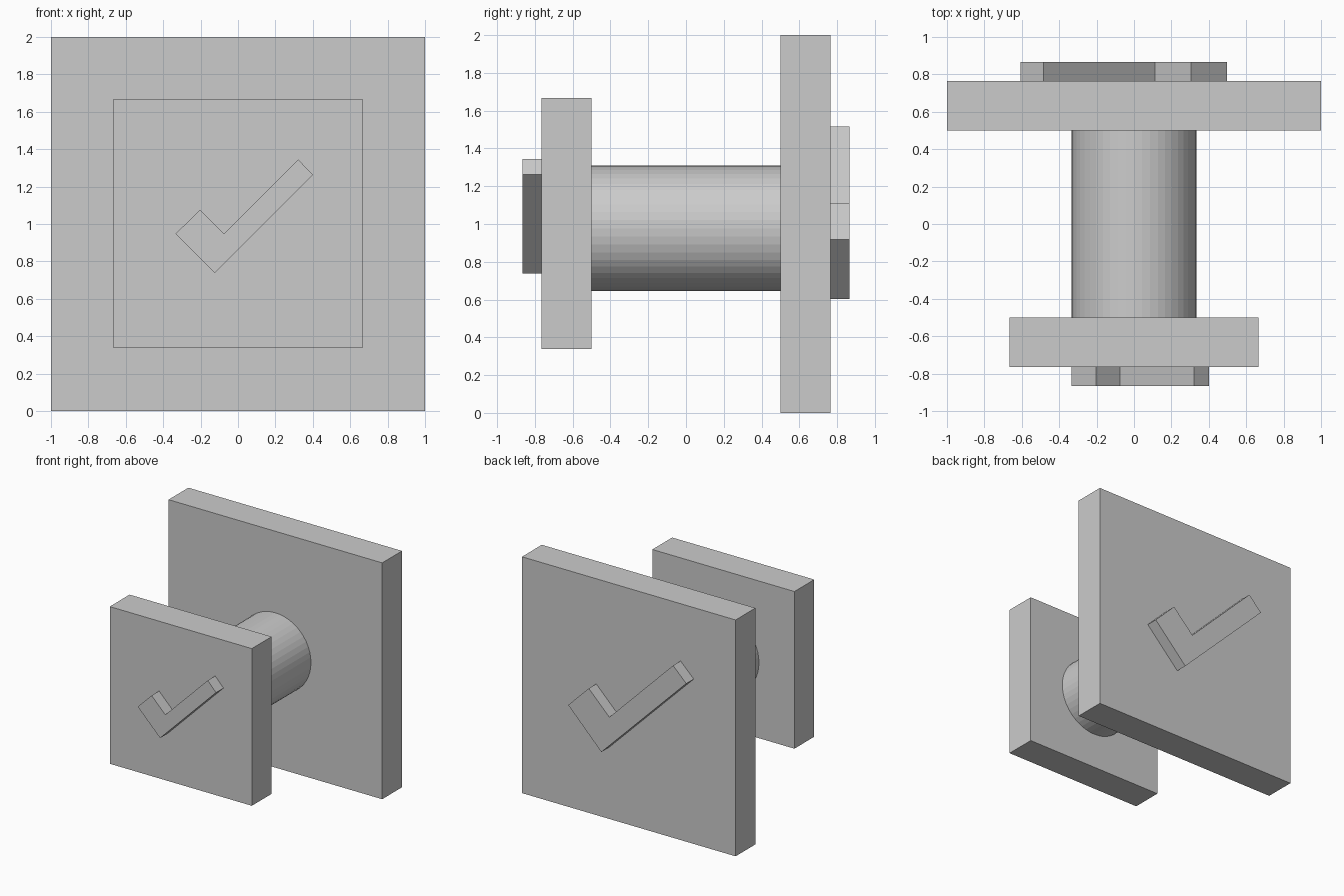
import bpy, bmesh, math

if "Cube" in bpy.data.objects:
    bpy.data.objects.remove(bpy.data.objects["Cube"])

grey = bpy.data.materials.new("plain grey")
grey.diffuse_color = (0.6, 0.6, 0.6, 1)
grey.use_nodes = True
grey.node_tree.nodes["Principled BSDF"].inputs["Base Color"].default_value = grey.diffuse_color


def prism(name, outline, y0, y1):
    """Extrude an (x, z) outline along y."""
    bm = bmesh.new()
    face = bm.faces.new([bm.verts.new((x, y0, z)) for x, z in outline])
    top = bmesh.ops.extrude_face_region(bm, geom=[face])["geom"]
    bmesh.ops.translate(bm, vec=(0, y1 - y0, 0),
                        verts=[v for v in top if isinstance(v, bmesh.types.BMVert)])
    bmesh.ops.recalc_face_normals(bm, faces=bm.faces)
    mesh = bpy.data.meshes.new(name)
    bm.to_mesh(mesh)
    bm.free()
    mesh.materials.append(grey)
    obj = bpy.data.objects.new(name, mesh)
    bpy.context.collection.objects.link(obj)
    return obj


def square(half, zc):
    return [(-half, zc - half), (half, zc - half), (half, zc + half), (-half, zc + half)]


# Square plates at both ends
prism("front_plate", square(0.665, 1.003), -0.765, -0.5)
prism("back_plate", square(1.0, 1.0), 0.5, 0.765)

# Round post joining the plates
SIDES = 48
prism("post", [(0.333 * math.cos(2 * math.pi * i / SIDES),
                0.977 + 0.333 * math.sin(2 * math.pi * i / SIDES))
               for i in range(SIDES)], -0.5, 0.5)

# Raised tick marks on the outer faces
prism("front_tick", [(-0.333, 0.948), (-0.203, 1.077), (-0.075, 0.948),
                     (0.322, 1.345), (0.40, 1.263), (-0.124, 0.738)], -0.865, -0.765)
prism("back_tick", [(0.497, 0.918), (0.305, 1.11), (0.112, 0.918),
                    (-0.485, 1.515), (-0.608, 1.395), (0.187, 0.603)], 0.765, 0.865)
